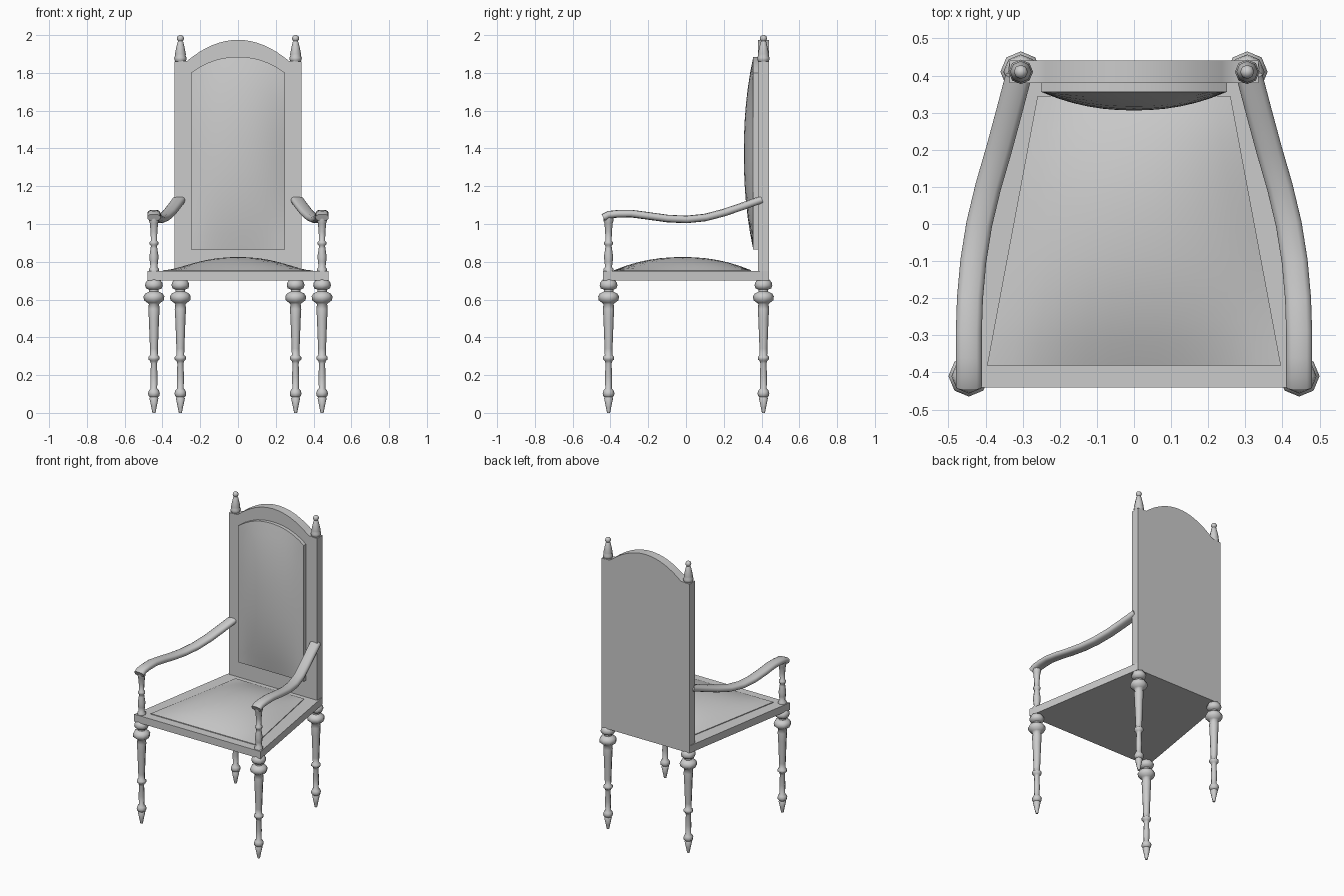
import bpy, bmesh, math
from mathutils import Vector

if "Cube" in bpy.data.objects:
    bpy.data.objects.remove(bpy.data.objects["Cube"])


def finish(name, bm, angle=40):
    bmesh.ops.remove_doubles(bm, verts=bm.verts, dist=1e-5)
    bmesh.ops.recalc_face_normals(bm, faces=bm.faces)
    me = bpy.data.meshes.new(name)
    bm.to_mesh(me)
    bm.free()
    ob = bpy.data.objects.new(name, me)
    bpy.context.collection.objects.link(ob)
    bpy.ops.object.select_all(action='DESELECT')
    ob.select_set(True)
    bpy.context.view_layer.objects.active = ob
    bpy.ops.object.shade_smooth_by_angle(angle=math.radians(angle))
    return ob


def skin(name, rings, angle=40):
    """Join equal-length closed rings of points and cap both ends."""
    bm = bmesh.new()
    vs = [[bm.verts.new(p) for p in ring] for ring in rings]
    n = len(vs[0])
    for a, b in zip(vs, vs[1:]):
        for i in range(n):
            bm.faces.new((a[i], a[(i + 1) % n], b[(i + 1) % n], b[i]))
    bm.faces.new(vs[0])
    bm.faces.new(vs[-1])
    return finish(name, bm, angle)


def turned(name, x, y, profile, sides=8):
    """Turned post from (radius, z) pairs."""
    ang = [math.tau * i / sides for i in range(sides)]
    return skin(name, [[(x + r * math.cos(a), y + r * math.sin(a), z) for a in ang]
                       for r, z in profile], 60)


def cushion(name, surface, base, n=12):
    """Domed pad: surface(u, v) on a -1..1 grid, skirt dropped by the vector base."""
    bm = bmesh.new()
    g = [[bm.verts.new(surface(2 * i / n - 1, 2 * j / n - 1)) for j in range(n + 1)]
         for i in range(n + 1)]
    for i in range(n):
        for j in range(n):
            bm.faces.new((g[i][j], g[i + 1][j], g[i + 1][j + 1], g[i][j + 1]))
    edges = [e for e in bm.edges if e.is_boundary]
    ext = bmesh.ops.extrude_edge_only(bm, edges=edges)['geom']
    new = [v for v in ext if isinstance(v, bmesh.types.BMVert)]
    bmesh.ops.translate(bm, verts=new, vec=base)
    bmesh.ops.holes_fill(bm, edges=[e for e in bm.edges if e.is_boundary])
    return finish(name, bm)


def bulge(u, v):
    return (1 - abs(u) ** 2.2) * (1 - abs(v) ** 2.2)


# Seat frame
outline = [(-0.48, -0.44), (0.48, -0.44), (0.335, 0.44), (-0.335, 0.44)]
skin("seat_frame", [[(x, y, z) for x, y in outline] for z in (0.70, 0.75)])


# Seat cushion, tapering to the back
def seat_surface(u, v):
    half = 0.328 - 0.068 * v
    return (u * half, -0.018 + 0.363 * v, 0.755 + 0.07 * bulge(u, v))


cushion("seat_cushion", seat_surface, (0, 0, -0.015))

# Back panel with arched top
arch = [(0.27 * t / 8, 1.863 + 0.112 * (1 - (t / 8) ** 2)) for t in range(8, -9, -1)]
outline = [(-0.335, 0.705), (0.335, 0.705), (0.335, 1.86)] + arch + [(-0.335, 1.86)]
skin("back_panel", [[(x, y, z) for x, z in outline] for y in (0.38, 0.44)])


# Back cushion with arched top
def back_surface(u, v):
    top = 1.885 - 0.085 * abs(u) ** 2.2
    z = 0.865 + (top - 0.865) * (v + 1) / 2
    return (0.25 * u, 0.356 - 0.05 * bulge(u, v), z)


cushion("back_cushion", back_surface, (0, 0.03, 0))

LEG = [(0.008, 0), (0.014, 0.03), (0.024, 0.078), (0.02, 0.083), (0.029, 0.09),
       (0.031, 0.105), (0.027, 0.118), (0.017, 0.13), (0.019, 0.19), (0.016, 0.26),
       (0.02, 0.275), (0.03, 0.283), (0.03, 0.297), (0.02, 0.305), (0.021, 0.34),
       (0.027, 0.50), (0.03, 0.55), (0.027, 0.575), (0.035, 0.583), (0.053, 0.597),
       (0.055, 0.617), (0.046, 0.632), (0.025, 0.642), (0.025, 0.652),
       (0.042, 0.66), (0.047, 0.675), (0.044, 0.69), (0.032, 0.705)]
ARM_POST = [(0.027, 0.745), (0.027, 0.762), (0.018, 0.772), (0.022, 0.80), (0.024, 0.83),
            (0.018, 0.87), (0.016, 0.885), (0.023, 0.892), (0.023, 0.905), (0.016, 0.912),
            (0.018, 0.96), (0.022, 1.005), (0.026, 1.015), (0.026, 1.045)]
FINIAL = [(0.024, 1.855), (0.031, 1.868), (0.033, 1.88), (0.028, 1.89), (0.029, 1.90),
          (0.022, 1.935), (0.015, 1.963), (0.012, 1.968), (0.017, 1.974),
          (0.019, 1.984), (0.015, 1.994), (0.006, 2.0)]

# Arm centre line: x, y, z from front to back
ARM = [(0.445, -0.438, 1.034), (0.445, -0.41, 1.049), (0.445, -0.36, 1.054),
       (0.445, -0.29, 1.055), (0.442, -0.20, 1.043), (0.433, -0.10, 1.029),
       (0.417, 0.0, 1.024), (0.393, 0.10, 1.034), (0.364, 0.20, 1.060),
       (0.337, 0.30, 1.094), (0.312, 0.395, 1.128)]


def arm_rings(side):
    pts = [Vector((side * x, y, z)) for x, y, z in ARM]
    rings = []
    for i, p in enumerate(pts):
        t = (pts[min(i + 1, len(pts) - 1)] - pts[max(i - 1, 0)]).normalized()
        across = t.cross(Vector((0, 0, 1))).normalized()
        up = across.cross(t)
        ring = []
        for k in range(12):
            a = math.tau * k / 12
            c, s = math.cos(a), math.sin(a)
            # rounded, slightly squared section
            ring.append(p + across * 0.035 * math.copysign(abs(c) ** 0.75, c)
                        + up * 0.02 * math.copysign(abs(s) ** 0.75, s))
        rings.append(ring)
    return rings


# Legs, arm posts, finials and arms on both sides
for side, label in ((-1, "left"), (1, "right")):
    turned("front_leg_" + label, side * 0.445, -0.41, LEG)
    turned("back_leg_" + label, side * 0.305, 0.41, LEG)
    turned("arm_post_" + label, side * 0.445, -0.41, ARM_POST)
    turned("finial_" + label, side * 0.305, 0.41, FINIAL)
    skin("arm_" + label, arm_rings(side), 60)
